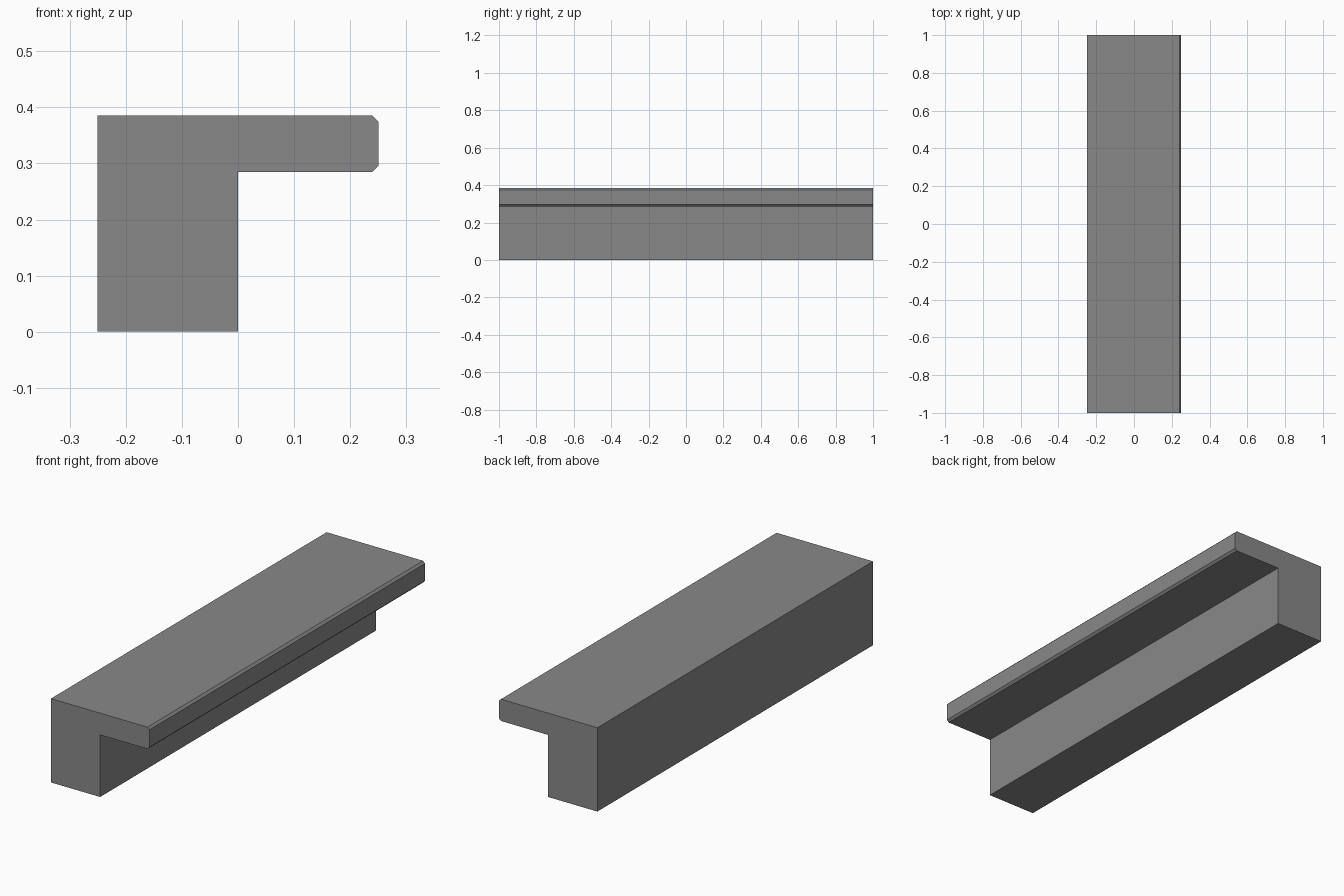
import bpy
import bmesh

cube = bpy.data.objects.get("Cube")
if cube:
    bpy.data.objects.remove(cube, do_unlink=True)

# Single grey finish
grey = bpy.data.materials.new("mid_grey")
grey.use_nodes = True
colour = (0.25, 0.25, 0.25, 1)
grey.diffuse_color = colour
grey.node_tree.nodes["Principled BSDF"].inputs["Base Color"].default_value = colour

# Cross-section: block with an overhanging ledge and chamfered nose
LEFT, WALL, NOSE = -0.25, 0.0, 0.25
UNDER, TOP, CHAMFER = 0.285, 0.385, 0.01
profile = [
    (LEFT, 0), (WALL, 0), (WALL, UNDER),
    (NOSE - CHAMFER, UNDER), (NOSE, UNDER + CHAMFER),
    (NOSE, TOP - CHAMFER), (NOSE - CHAMFER, TOP), (LEFT, TOP),
]

# Extrude the section along the full length
bm = bmesh.new()
face = bm.faces.new([bm.verts.new((x, -1, z)) for x, z in profile])
result = bmesh.ops.extrude_face_region(bm, geom=[face], use_keep_orig=True)
verts = [v for v in result["geom"] if isinstance(v, bmesh.types.BMVert)]
bmesh.ops.translate(bm, verts=verts, vec=(0, 2, 0))
bmesh.ops.recalc_face_normals(bm, faces=bm.faces)

mesh = bpy.data.meshes.new("ledge_block")
bm.to_mesh(mesh)
bm.free()
mesh.materials.append(grey)
ledge_block = bpy.data.objects.new("ledge_block", mesh)
bpy.context.collection.objects.link(ledge_block)
